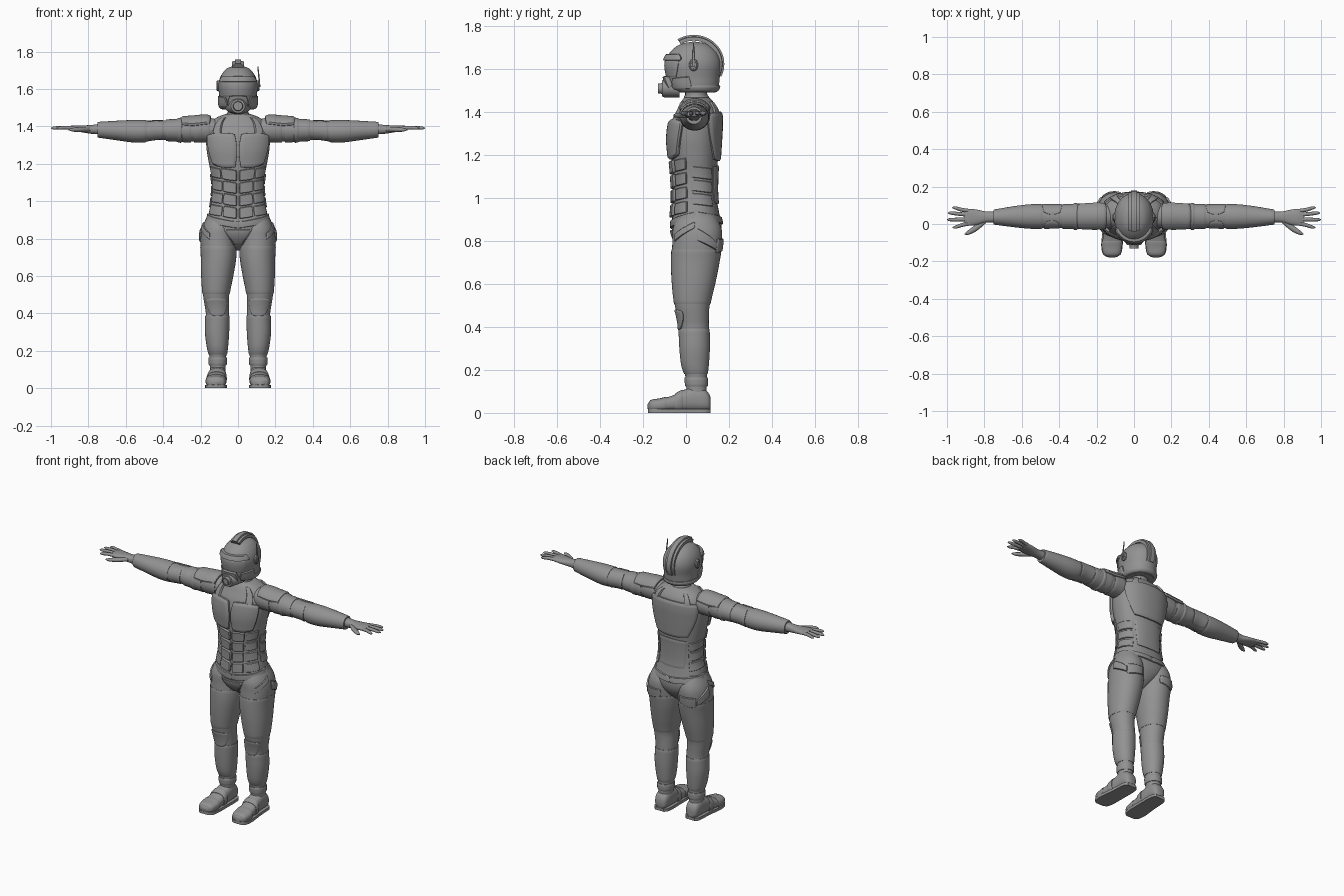
import bpy, bmesh, math
from mathutils import Vector

if "Cube" in bpy.data.objects:
    bpy.data.objects.remove(bpy.data.objects["Cube"])

grey = bpy.data.materials.new("armour grey")
grey.use_nodes = True
grey.diffuse_color = (0.29, 0.29, 0.29, 1)
grey.node_tree.nodes["Principled BSDF"].inputs["Base Color"].default_value = (0.29, 0.29, 0.29, 1)
parts = []


def finish(name, bm, mirror=False):
    bmesh.ops.recalc_face_normals(bm, faces=bm.faces)
    mesh = bpy.data.meshes.new(name)
    bm.to_mesh(mesh)
    bm.free()
    mesh.materials.append(grey)
    obj = bpy.data.objects.new(name, mesh)
    bpy.context.collection.objects.link(obj)
    if mirror:
        obj.modifiers.new("mirror", 'MIRROR').use_mirror_merge = False
    parts.append(obj)
    return obj


class Body:
    """Smooth tube along an axis: stations are (t, centre a, centre b, radius a, radius b)."""
    def __init__(self, axis, stations, power=2.0):
        self.axis, self.st, self.power = axis, sorted(stations), power

    def at(self, t):
        s = self.st
        i = max(0, min(len(s) - 2, sum(t >= k[0] for k in s) - 1))
        h = s[i + 1][0] - s[i][0]
        f = max(0, min(1, (t - s[i][0]) / h))

        def slope(k, c):
            a, b = max(0, k - 1), min(len(s) - 1, k + 1)
            return (s[b][c] - s[a][c]) / (s[b][0] - s[a][0]) * h
        return [(2*f**3 - 3*f*f + 1) * s[i][c] + (f**3 - 2*f*f + f) * slope(i, c)
                + (3*f*f - 2*f**3) * s[i + 1][c] + (f**3 - f*f) * slope(i + 1, c)
                for c in range(1, 5)]

    def point(self, t, deg, lift=0.0):
        ca, cb, ra, rb = self.at(t)
        c, s = math.cos(math.radians(deg)), math.sin(math.radians(deg))
        e = 2 / self.power
        a = ca + (max(ra, .002) + lift) * math.copysign(abs(c) ** e, c)
        b = cb + (max(rb, .002) + lift) * math.copysign(abs(s) ** e, s)
        return Vector({'x': (t, a, b), 'y': (a, t, b), 'z': (a, b, t)}[self.axis])


def tube(name, body, rows, mirror=False, segs=40):
    """Closed skin through (t, lift) rows."""
    bm = bmesh.new()
    rings = [[bm.verts.new(body.point(t, 360 * k / segs, lift)) for k in range(segs)] for t, lift in rows]
    for p, q in zip(rings, rings[1:]):
        for k in range(segs):
            j = (k + 1) % segs
            bm.faces.new((p[k], p[j], q[j], q[k]))
    bm.faces.new(rings[0])
    bm.faces.new(rings[-1])
    return finish(name, bm, mirror)


def skin(name, body, mirror=False, steps=48, segs=40):
    t0, t1 = body.st[0][0], body.st[-1][0]
    return tube(name, body, [(t0 + (t1 - t0) * i / steps, 0) for i in range(steps + 1)], mirror, segs)


def band(name, body, t0, t1, lift, mirror=False):
    """Sleeve around a body with chamfered rims."""
    e = min(.006, (t1 - t0) / 4)
    n = max(3, int((t1 - t0) / .015))
    rows = [(t0 + e + (t1 - t0 - 2 * e) * i / n, lift) for i in range(n + 1)]
    return tube(name, body, [(t0, -.006), (t0, lift * .5)] + rows + [(t1, lift * .5), (t1, -.006)], mirror)


def panel(name, body, corners, lift=.01, rounding=.2, mirror=True, n=14):
    """Raised plate hugging a body; corners are (angle, t), counter-clockwise."""
    params = [0, 0, .05] + [.05 + .9 * i / n for i in range(1, n)] + [.95, 1, 1]
    last = len(params) - 1
    (a, b, c, d), bm, grid = corners, bmesh.new(), []
    for i, u0 in enumerate(params):
        row = []
        for j, v0 in enumerate(params):
            x, y = 2 * u0 - 1, 2 * v0 - 1
            u = (x * math.sqrt(1 - rounding * y * y / 2) + 1) / 2
            v = (y * math.sqrt(1 - rounding * x * x / 2) + 1) / 2
            deg, t = [(1-u)*(1-v)*a[k] + u*(1-v)*b[k] + u*v*c[k] + (1-u)*v*d[k] for k in (0, 1)]
            edge = min(i, j, last - i, last - j)
            row.append(bm.verts.new(body.point(t, deg, (-.008, lift * .6)[edge] if edge < 2 else lift)))
        grid.append(row)
    for i in range(last):
        for j in range(last):
            bm.faces.new((grid[i][j], grid[i+1][j], grid[i+1][j+1], grid[i][j+1]))
    return finish(name, bm, mirror)


def box(a0, a1, t0, t1, skew=0):
    return [(a0, t0), (a1, t0 + skew), (a1, t1 + skew), (a0, t1)]


# Torso and neck
torso = Body('z', [(.735, 0, .05, .015, .03), (.77, 0, .05, .06, .075), (.82, 0, .05, .13, .108),
                   (.87, 0, .05, .165, .116), (.93, 0, .046, .157, .108), (1.0, 0, .043, .143, .1),
                   (1.1, 0, .041, .138, .102), (1.2, 0, .04, .155, .11), (1.28, 0, .04, .168, .115),
                   (1.36, 0, .047, .17, .111), (1.41, 0, .055, .155, .096), (1.445, 0, .052, .12, .076),
                   (1.465, 0, .05, .07, .058)], 2.3)
skin("torso", torso, steps=60, segs=56)
neck = Body('z', [(1.42, 0, .05, .062, .06), (1.47, 0, .048, .054, .052), (1.54, 0, .045, .052, .05)])
skin("neck", neck, steps=10)
band("collar", neck, 1.45, 1.475, .006)

# Front armour
panel("chest_plate", torso, [(-89, 1.17), (-36, 1.19), (-24, 1.36), (-89, 1.37)], .018, .4)
for i in range(4):
    z = .905 + .067 * i
    panel("abdomen_plate", torso, box(-89, -64 + 2 * i, z, z + .06, .012), .014, .25)
    panel("rib_plate", torso, box(-60 + 2 * i, -18, z + .014, z + .068, .012), .008, .15)
for sign, label in ((-1, "front"), (1, "rear")):
    panel(label + "_shoulder_strap", torso,
          [(sign * 62, 1.36), (sign * 44, 1.36), (sign * 46, 1.447), (sign * 60, 1.447)], .012, .1)

# Back and flank armour
panel("back_plate", torso, [(48, 1.17), (132, 1.17), (162, 1.4), (18, 1.4)], .014, .3, False, 24)
panel("lower_back_plate", torso, [(58, .97), (122, .97), (132, 1.15), (48, 1.15)], .008, .2, False, 20)
for i in range(3):
    z = .97 + .062 * i
    panel("flank_plate", torso, box(-8, 46, z, z + .053, -.012), .007, .15)

# Belt and pelvis
panel("front_belt", torso, box(-90, 0, .855, .89, .045), .008, .05)
panel("rear_belt", torso, box(0, 90, .9, .935, -.025), .008, .05)
panel("groin_plate", torso, [(-105, .765), (-75, .765), (-64, .85), (-116, .85)], .01, .2, False)

# Legs
leg = Body('z', [(.06, .11, .05, .04, .046), (.17, .108, .047, .045, .05), (.22, .11, .042, .053, .06),
                 (.3, .112, .04, .061, .067), (.4, .11, .037, .062, .069), (.44, .113, .034, .065, .072),
                 (.5, .117, .029, .07, .081), (.6, .111, .035, .083, .098), (.7, .104, .043, .092, .11),
                 (.8, .105, .052, .095, .115), (.86, .103, .052, .088, .112), (.93, .1, .05, .06, .08)], 2.1)
skin("leg", leg, True, 60)
band("thigh_armour", leg, .505, .76, .003, True)
band("shin_armour", leg, .18, .39, .004, True)
band("boot_cuff", leg, .122, .165, .006, True)
panel("knee_plate", leg, [(-125, .385), (-55, .385), (-25, .48), (-155, .48)], .007, .6)
panel("hip_strap", leg, [(-62, .795), (-5, .86), (-5, .89), (-62, .83)], .007, .1)
panel("side_hip_plate", leg, [(0, .8), (50, .755), (50, .79), (0, .86)], .01, .15)
panel("seat_plate", leg, [(48, .74), (112, .76), (112, .81), (48, .81)], .008, .35)

# Boots
foot = Body('y', [(-.178, .118, .03, .018, .012), (-.165, .118, .033, .04, .023), (-.12, .118, .036, .051, .028),
                  (-.06, .115, .045, .05, .037), (-.01, .112, .057, .047, .05), (.04, .11, .065, .046, .058),
                  (.085, .11, .06, .043, .052), (.108, .11, .05, .034, .038), (.115, .11, .045, .02, .025)], 2.5)
skin("boot", foot, True, 40)
band("toe_cap", foot, -.172, -.09, .004, True)
band("instep_strap", foot, -.05, -.015, .005, True)
bm = bmesh.new()
for z in (0, .018):
    rim = [foot.point(-.176 + .289 * i / 24, 0, .006) for i in range(25)]
    rim += [foot.point(.113 - .289 * i / 24, 180, .006) for i in range(25)]
    face = bm.faces.new([bm.verts.new((p.x, p.y, z)) for p in rim])
    if z == 0:
        low = list(face.verts)
    else:
        for k, v in enumerate(low):
            j = (k + 1) % len(low)
            bm.faces.new((v, low[j], face.verts[j], face.verts[k]))
finish("sole", bm, True)

# Arms
arm = Body('x', [(.1, .042, 1.375, .06, .06), (.17, .042, 1.383, .066, .064), (.25, .041, 1.38, .064, .062),
                 (.35, .04, 1.379, .062, .055), (.43, .04, 1.379, .06, .052), (.5, .04, 1.374, .062, .056),
                 (.56, .04, 1.374, .061, .056), (.65, .039, 1.378, .051, .048), (.75, .037, 1.382, .036, .038)])
skin("arm", arm, True, 50)
band("shoulder_cuff", arm, .15, .235, .005, True)
band("upper_arm_armour", arm, .25, .385, .005, True)
band("forearm_armour", arm, .49, .752, .004, True)
band("upper_arm_ring", arm, .3, .325, .009, True)
panel("shoulder_pad", arm, [(20, .145), (20, .305), (160, .305), (160, .145)], .016, .35)
panel("elbow_plate", arm, [(-70, .385), (-70, .49), (80, .49), (80, .385)], .006, .6)
panel("rear_elbow_plate", arm, [(110, .4), (110, .48), (250, .48), (250, .4)], .005, .6)

# Gloves with fingers
hand = Body('x', [(.74, .037, 1.385, .03, .028), (.79, .037, 1.384, .03, .023), (.84, .036, 1.387, .041, .018),
                  (.88, .036, 1.39, .045, .015), (.905, .036, 1.39, .04, .011)], 2.3)
skin("hand", hand, True, 20, 24)
for label, y0, x1, y1 in (("little", .069, .972, .087), ("ring", .048, .995, .059),
                          ("middle", .025, 1.0, .023), ("index", .003, .97, -.018)):
    finger = Body('x', [(.87, y0, 1.39, .01, .01), (.92, y0 * .6 + y1 * .4, 1.393, .0105, .01),
                        (x1 - .012, y1, 1.391, .008, .008), (x1, y1, 1.39, .002, .002)])
    skin(label + "_finger", finger, True, 12, 12)
thumb = Body('x', [(.79, .02, 1.384, .014, .012), (.84, -.018, 1.382, .018, .012),
                   (.885, -.045, 1.382, .013, .01), (.905, -.054, 1.382, .003, .003)])
skin("thumb", thumb, True, 12, 12)

# Helmet
helmet = Body('z', [(1.49, 0, .045, .085, .092), (1.51, 0, .04, .096, .11), (1.56, 0, .035, .1, .122),
                    (1.62, 0, .034, .105, .13), (1.665, 0, .035, .094, .117), (1.7, 0, .037, .07, .086),
                    (1.718, 0, .038, .042, .052), (1.726, 0, .038, .004, .004)], 2.1)
skin("helmet", helmet, steps=40, segs=56)
band("helmet_rim", helmet, 1.492, 1.522, .008)
panel("visor", helmet, [(-142, 1.56), (-38, 1.56), (-28, 1.638), (-152, 1.638)], .005, .15, False, 20)
panel("brow_brim", helmet, [(-158, 1.638), (-22, 1.638), (-30, 1.668), (-150, 1.668)], .014, .25, False, 20)
panel("cheek_guard", helmet, [(-62, 1.5), (-5, 1.505), (-8, 1.565), (-52, 1.555)], .01, .2)

# Respirator: stepped rings tilted with the jaw
mask = Body('y', [(-.13, 0, 1.508, .03, .03), (-.1, 0, 1.508, .045, .042), (-.03, 0, 1.505, .07, .04)])
tube("respirator", mask, [(-.03, 0), (-.1, 0), (-.112, -.002), (-.112, -.012), (-.118, -.012),
                          (-.13, -.006), (-.13, -.012), (-.122, -.014)])
panel("muzzle", helmet, [(-122, 1.495), (-58, 1.495), (-66, 1.565), (-114, 1.565)], .022, .3, False)

# Crest: tapered strip swept over the crown from brow to nape
bm = bmesh.new()
sections = []
for i in range(29):
    ang = math.radians(122 - 148 * i / 28)
    ry, rz = .142 * math.cos(ang), .135 * math.sin(ang)
    ring = []
    for x, k in ((-.031, .8), (-.031, .93), (-.017, .94), (-.015, 1), (.015, 1), (.017, .94), (.031, .93), (.031, .8)):
        ring.append(bm.verts.new((x, .036 + ry * k, 1.622 + rz * k)))
    sections.append(ring)
for p, q in zip(sections, sections[1:]):
    for k in range(8):
        bm.faces.new((p[k], p[(k + 1) % 8], q[(k + 1) % 8], q[k]))
bm.faces.new(sections[0])
bm.faces.new(sections[-1])
finish("crest", bm)

# Ear discs on both sides, antenna on the left only
ear = Body('x', [(.09, .035, 1.617, .022, .03), (.115, .035, 1.617, .02, .028)])
tube("ear_disc", ear, [(.09, 0), (.11, 0), (.115, -.005), (.115, -.01), (.111, -.011)], True, 24)
antenna = Body('z', [(1.61, .114, .035, .006, .006), (1.65, .113, .035, .004, .005), (1.72, .106, .035, .003, .003)])
skin("antenna", antenna, steps=6, segs=10)

# Smooth shading with crisp plate edges
bpy.ops.object.select_all(action='DESELECT')
for obj in parts:
    obj.select_set(True)
bpy.context.view_layer.objects.active = parts[0]
bpy.ops.object.shade_smooth_by_angle(angle=math.radians(40))
